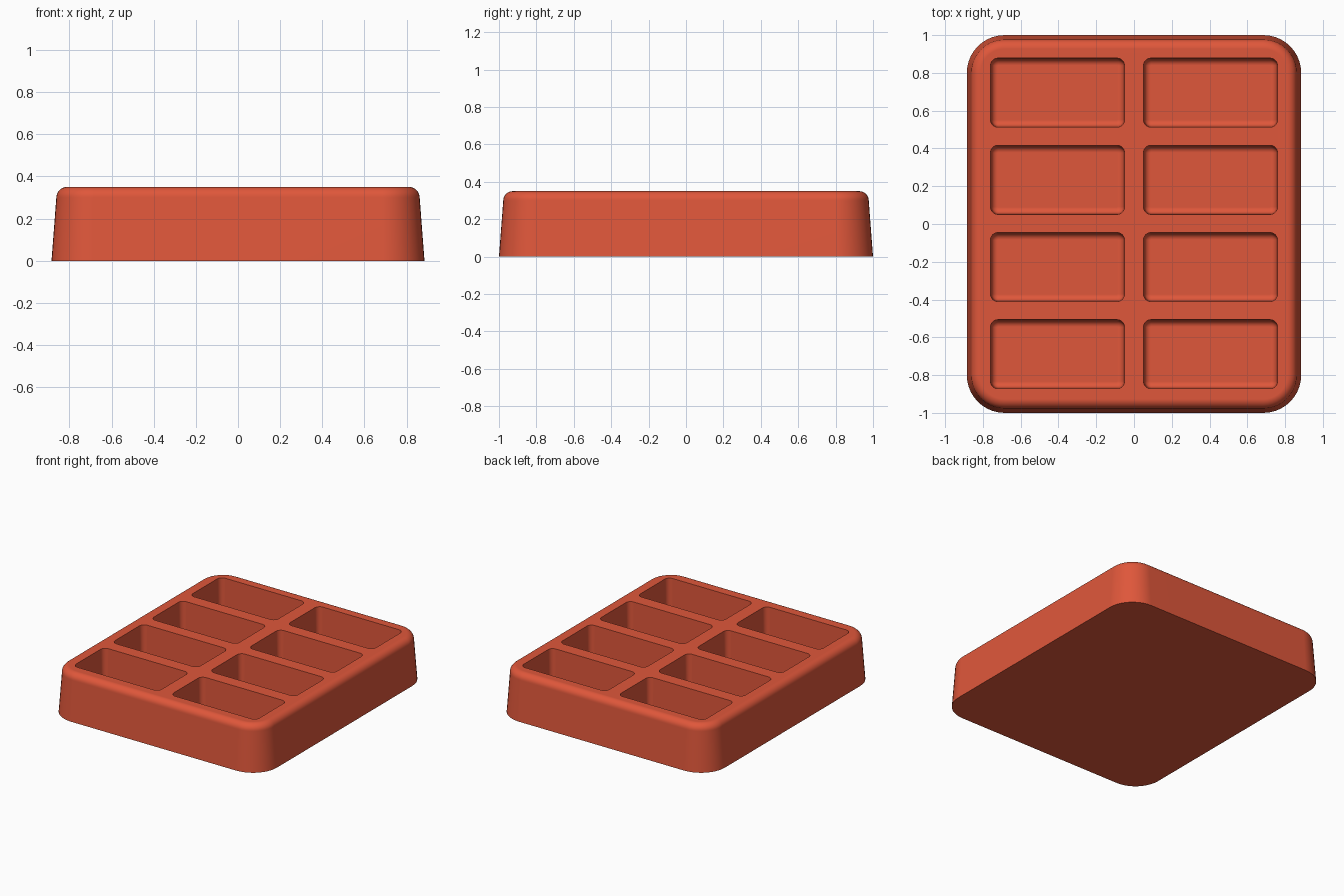
import bpy
import bmesh
from math import cos, sin, pi, radians

if "Cube" in bpy.data.objects:
    bpy.data.objects.remove(bpy.data.objects["Cube"], do_unlink=True)

HEIGHT = 0.35
FLOOR = 0.07

red = bpy.data.materials.new("tomato red")
red.use_nodes = True
red.diffuse_color = (0.74, 0.095, 0.043, 1)
red.node_tree.nodes["Principled BSDF"].inputs["Base Color"].default_value = red.diffuse_color


def rounded_ring(bm, cx, cy, hx, hy, r, z, steps=10):
    """One rounded-rectangle loop of vertices."""
    ring = []
    corners = [(1, 1), (-1, 1), (-1, -1), (1, -1)]
    for quarter, (sx, sy) in enumerate(corners):
        for i in range(steps + 1):
            a = (quarter + i / steps) * pi / 2
            ring.append(bm.verts.new((cx + sx * (hx - r) + r * cos(a),
                                      cy + sy * (hy - r) + r * sin(a), z)))
    return ring


def loft(bm, cx, cy, hx, hy, r, profile):
    """Closed solid through inset rounded rectangles; profile holds (inset, z)."""
    rings = [rounded_ring(bm, cx, cy, hx - d, hy - d, max(r - d, 0.004), z)
             for d, z in profile]
    for low, high in zip(rings, rings[1:]):
        n = len(low)
        for i in range(n):
            j = (i + 1) % n
            bm.faces.new((low[i], low[j], high[j], high[i]))
    bm.faces.new(rings[0][::-1])
    bm.faces.new(rings[-1])


def make_object(name, bm):
    bmesh.ops.recalc_face_normals(bm, faces=bm.faces)
    mesh = bpy.data.meshes.new(name)
    bm.to_mesh(mesh)
    bm.free()
    mesh.materials.append(red)
    obj = bpy.data.objects.new(name, mesh)
    bpy.context.collection.objects.link(obj)
    return obj


def fillet(inset, z, r, steps=8):
    """Quarter-round profile that starts on a wall and ends on a flat face."""
    return [(inset + abs(r) * (1 - cos(t)), z + r * sin(t))
            for t in (i / steps * pi / 2 for i in range(steps + 1))]


# Tray body: drafted walls and a rounded top rim
bm = bmesh.new()
loft(bm, 0, 0, 0.885, 1.0, 0.2,
     [(0, 0)] + fillet(0.023, HEIGHT - 0.05, 0.05))
tray = make_object("tray", bm)

# Pockets: two columns of four, with rounded floors
bm = bmesh.new()
for cx in (-0.405, 0.405):
    for row in range(4):
        cy = (row - 1.5) * 0.4615 + 0.003
        loft(bm, cx, cy, 0.355, 0.183, 0.04,
             [(0, HEIGHT + 0.02)] + fillet(0.005, FLOOR + 0.033, -0.033))
pockets = make_object("pocket_cutter", bm)
pockets.hide_render = True

cut = tray.modifiers.new("pockets", 'BOOLEAN')
cut.operation = 'DIFFERENCE'
cut.solver = 'EXACT'
cut.object = pockets

bpy.ops.object.select_all(action='DESELECT')
tray.select_set(True)
bpy.context.view_layer.objects.active = tray
bpy.ops.object.modifier_apply(modifier=cut.name)
bpy.data.objects.remove(pockets, do_unlink=True)

# Smooth shading with crisp pocket rims and base edge
bpy.ops.object.shade_smooth_by_angle(angle=radians(30))
weighted = tray.modifiers.new("flat_top_normals", 'WEIGHTED_NORMAL')
weighted.keep_sharp = True
